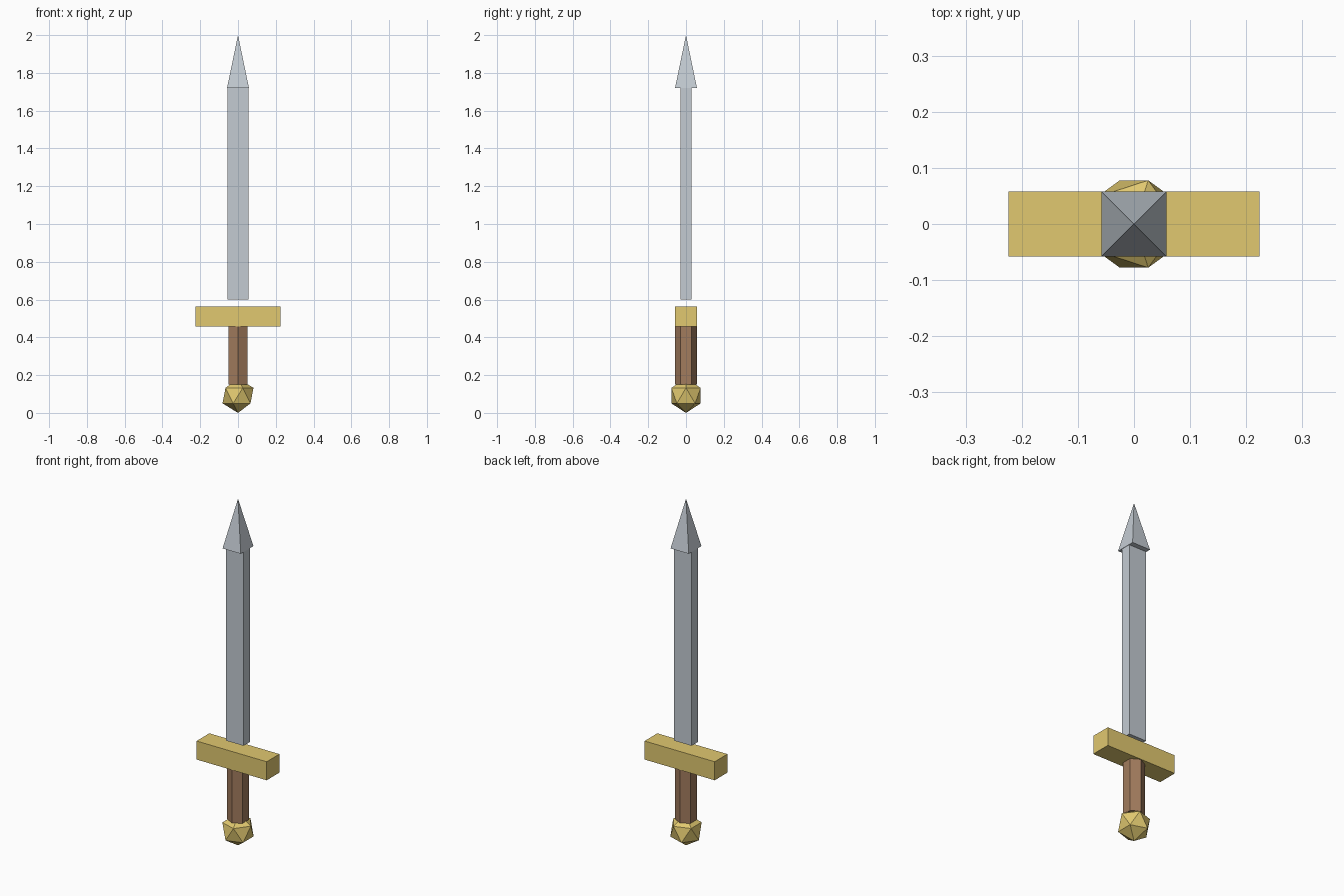
import bpy
from math import pi, sqrt

if "Cube" in bpy.data.objects:
    bpy.data.objects.remove(bpy.data.objects["Cube"])


def material(name, rgb):
    mat = bpy.data.materials.new(name)
    mat.diffuse_color = (*rgb, 1)
    mat.use_nodes = True
    mat.node_tree.nodes["Principled BSDF"].inputs["Base Color"].default_value = mat.diffuse_color
    return mat


steel = material("steel", (0.55, 0.60, 0.65))
gold = material("gold", (0.75, 0.58, 0.16))
wood = material("wood", (0.36, 0.20, 0.11))


def finish(name, mat):
    ob = bpy.context.object
    ob.name = name
    ob.data.materials.append(mat)
    return ob


def box(name, half_x, half_y, z0, z1, mat):
    bpy.ops.mesh.primitive_cube_add(size=1, location=(0, 0, (z0 + z1) / 2))
    bpy.context.object.scale = (2 * half_x, 2 * half_y, z1 - z0)
    bpy.ops.object.transform_apply(location=False, rotation=False, scale=True)
    return finish(name, mat)


# Pommel: icosahedron resting on the ground
R = 0.0915
bpy.ops.mesh.primitive_ico_sphere_add(subdivisions=1, radius=R, location=(0, 0, R))
finish("pommel", gold)

# Grip: hexagonal rod with corners facing front and back
z0, z1 = 0.15, 0.46
bpy.ops.mesh.primitive_cylinder_add(vertices=6, radius=0.057, depth=z1 - z0,
                                    location=(0, 0, (z0 + z1) / 2))
finish("grip", wood)

# Crossguard and blade, with the narrow gap between them
box("crossguard", 0.224, 0.058, 0.457, 0.564, gold)
box("blade", 0.056, 0.029, 0.60, 1.72, steel)

# Blade tip: square pyramid, deeper than the blade
bpy.ops.mesh.primitive_cone_add(vertices=4, radius1=0.058 * sqrt(2), radius2=0,
                                depth=0.28, location=(0, 0, 1.86),
                                rotation=(0, 0, pi / 4))
finish("blade_tip", steel)
